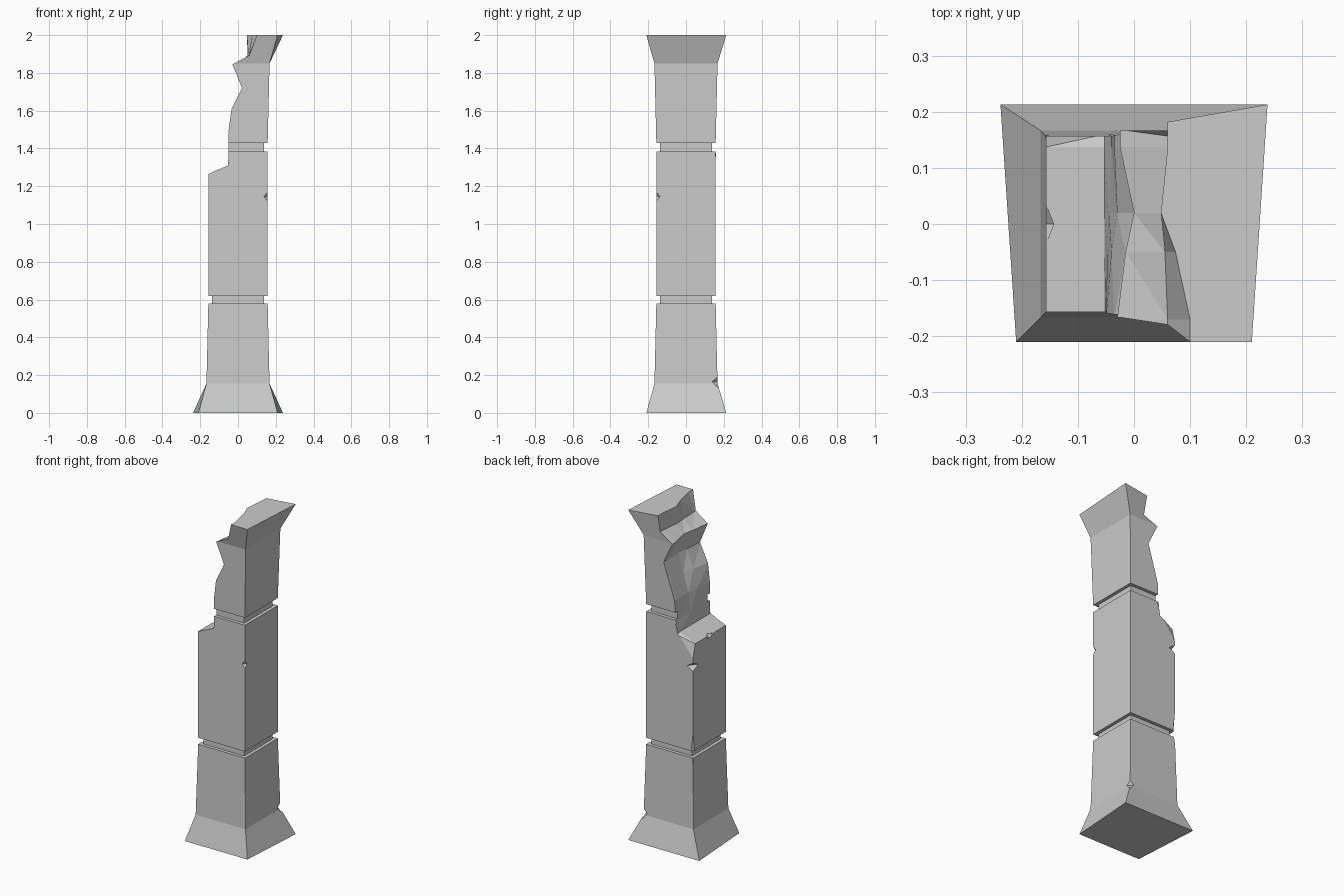
import bpy, bmesh

cube = bpy.data.objects.get("Cube")
if cube:
    bpy.data.objects.remove(cube, do_unlink=True)

stone = bpy.data.materials.new("grey_stone")
stone.use_nodes = True
GREY = (0.6, 0.6, 0.6, 1)
stone.diffuse_color = GREY
stone.node_tree.nodes["Principled BSDF"].inputs["Base Color"].default_value = GREY


def finish(bm, name):
    bmesh.ops.recalc_face_normals(bm, faces=bm.faces)
    mesh = bpy.data.meshes.new(name)
    bm.to_mesh(mesh)
    bm.free()
    mesh.materials.append(stone)
    obj = bpy.data.objects.new(name, mesh)
    bpy.context.collection.objects.link(obj)
    return obj


def loft(name, rings, triangulate=False):
    """Skin matching closed rings and cap both ends."""
    bm = bmesh.new()
    loops = [[bm.verts.new(p) for p in ring] for ring in rings]
    n = len(loops[0])
    for a, b in zip(loops, loops[1:]):
        for i in range(n):
            j = (i + 1) % n
            bm.faces.new((a[i], a[j], b[j], b[i]))
    bm.faces.new(loops[0])
    bm.faces.new(loops[-1])
    if triangulate:
        bmesh.ops.triangulate(bm, faces=bm.faces)
    return finish(bm, name)


def hull(name, points):
    bm = bmesh.new()
    for p in points:
        bm.verts.new(p)
    bmesh.ops.convex_hull(bm, input=bm.verts)
    return finish(bm, name)


def chip(name, centre, sx, sy, sz):
    x, y, z = centre
    return hull(name, [(x + sx, y, z), (x - sx, y, z), (x, y + sy, z),
                       (x, y - sy, z), (x, y, z + sz), (x, y, z - sz)])


def combine(target, tool, operation):
    tool.hide_render = True
    mod = target.modifiers.new(tool.name, 'BOOLEAN')
    mod.operation = operation
    mod.solver = 'EXACT'
    mod.object = tool
    bpy.context.view_layer.objects.active = target
    bpy.ops.object.modifier_apply(modifier=mod.name)
    bpy.data.objects.remove(tool, do_unlink=True)


def square(h, z):
    return [(-h, -h, z), (h, -h, z), (h, h, z), (-h, h, z)]


# Square shaft with two grooves, flared foot and flared head
W, G = 0.157, 0.137
foot = [(-.21, -.21, 0), (.21, -.21, 0), (.238, .213, 0), (-.238, .213, 0)]
head = [(-.21, -.21, 2), (.21, -.21, 2), (.238, .213, 2), (-.238, .13, 2)]
levels = [(.167, .155), (W, .58), (G, .58), (G, .62), (W, .62),
          (W, 1.385), (G, 1.385), (G, 1.43), (W, 1.43), (.167, 1.85)]
column = loft("broken_column", [foot] + [square(h, z) for h, z in levels] + [head])

# Loose bulge on the back face beside the break
combine(column, hull("bulge", [(-.15, .14, 1.2), (-.15, .157, 1.19), (-.03, .14, 1.38),
                               (-.03, .157, 1.38), (-.09, .173, 1.28),
                               (-.15, .157, 1.3)]), 'UNION')

# Jagged break: each section gives ledge heights, then the wall outline
heights = [1.38, 1.5, 1.61, 1.72, 1.845, 1.893, 2.0]
front = [-.05, -.05, -.035, .02, -.03, .06, .1]
middle = [-.045, -.03, .005, .035, .0, .05, .048]
back = [-.04, -.035, 0, .035, -.025, .062, .06]
sections = [(-.3, 1.265, 1.31, front), (-.17, 1.265, 1.31, front),
            (-.05, 1.265, 1.31, [(a + b) / 2 for a, b in zip(front, middle)]),
            (.02, 1.265, 1.31, middle),
            (.137, 1.265, 1.31, back), (.16, 1.17, 1.3, back), (.3, 1.17, 1.3, back)]


def section(y, low, high, wall):
    pts = [(-.5, low), (-W, low), (-.053, high)] + list(zip(wall, heights))
    pts += [(wall[-1], 2.2), (-.5, 2.2)]
    return [(x, y, z) for x, z in pts]


combine(column, loft("break_cutter", [section(*s) for s in sections], True), 'DIFFERENCE')

# Small chips along the edges
for i, (c, sx, sy, sz) in enumerate([
        ((W, -W, 1.145), .02, .02, .025),
        ((.172, .172, .165), .035, .04, .035),
        ((-W, W, 1.13), .04, .05, .025),
        ((-W, W, .63), .012, .012, .1),
        ((-W, 0, 1.265), .02, .035, .02)]):
    combine(column, chip("chip_%d" % i, c, sx, sy, sz), 'DIFFERENCE')

for face in column.data.polygons:
    face.use_smooth = False
    face.material_index = 0
